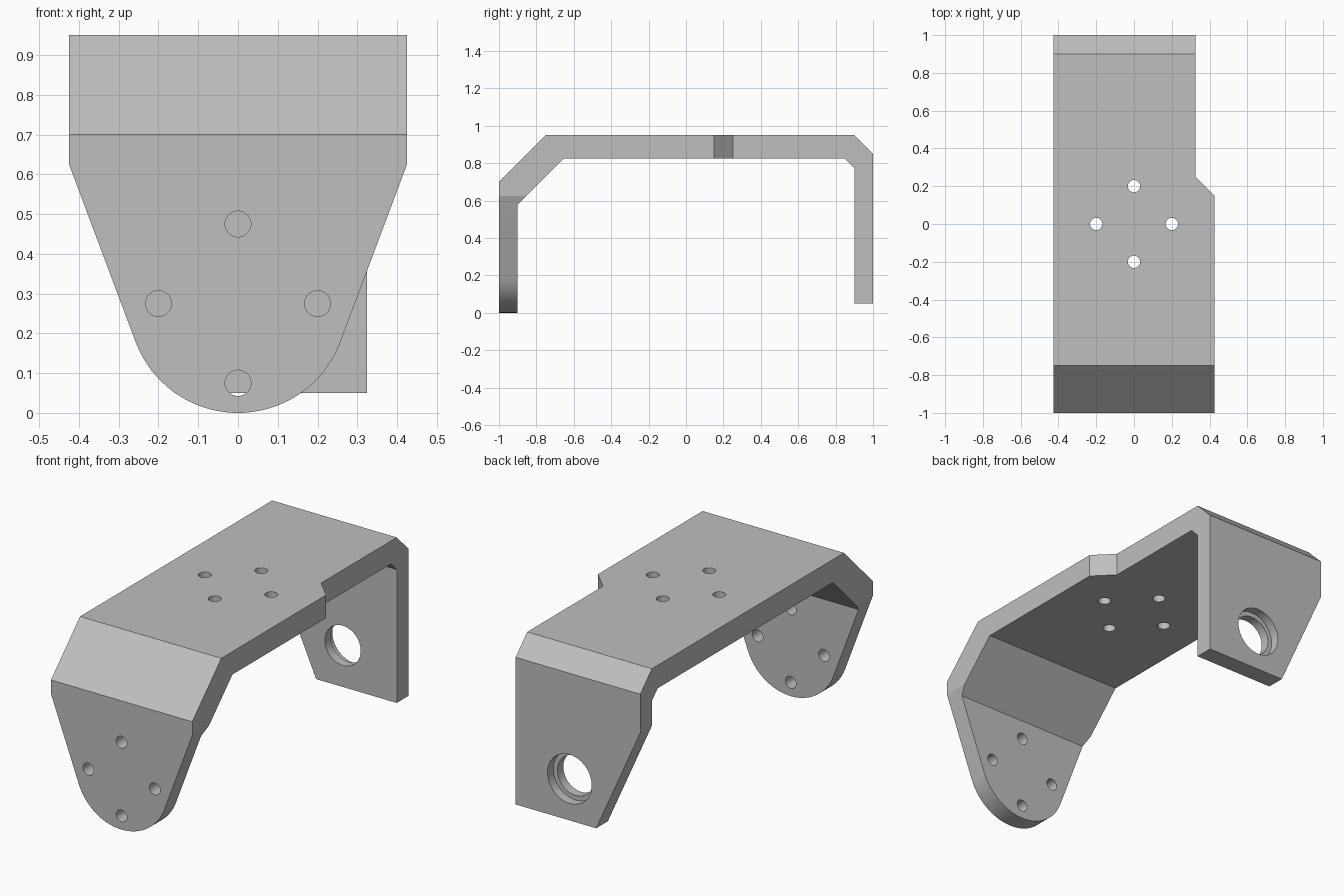
import bpy, bmesh, math
from mathutils import Vector

cube = bpy.data.objects.get("Cube")
if cube:
    bpy.data.objects.remove(cube, do_unlink=True)

metal = bpy.data.materials.new("light grey metal")
metal.use_nodes = True
grey = (0.52, 0.52, 0.52, 1)
metal.diffuse_color = grey
metal.node_tree.nodes["Principled BSDF"].inputs["Base Color"].default_value = grey


def prism(name, points, axis, low, high):
    """Extrude a flat outline along the axis from low to high."""
    place = {"x": lambda a, b, d: (d, a, b),
             "y": lambda a, b, d: (a, d, b),
             "z": lambda a, b, d: (a, b, d)}[axis]
    bm = bmesh.new()
    face = bm.faces.new([bm.verts.new(place(a, b, low)) for a, b in points])
    new = bmesh.ops.extrude_face_region(bm, geom=[face])["geom"]
    shift = Vector(place(0, 0, high - low))
    bmesh.ops.translate(bm, vec=shift,
                        verts=[v for v in new if isinstance(v, bmesh.types.BMVert)])
    bmesh.ops.recalc_face_normals(bm, faces=bm.faces)
    mesh = bpy.data.meshes.new(name)
    bm.to_mesh(mesh)
    bm.free()
    mesh.materials.append(metal)
    obj = bpy.data.objects.new(name, mesh)
    bpy.context.collection.objects.link(obj)
    return obj


def arc(cx, cy, radius, start, end, steps):
    return [(cx + radius * math.cos(t), cy + radius * math.sin(t))
            for t in (start + (end - start) * i / steps for i in range(steps + 1))]


def hole(cx, cy, radius, axis, low, high):
    ring = arc(cx, cy, radius, 0, math.tau, 48)[:-1]
    return prism("hole_cutter", ring, axis, low, high)


def cut(target, cutter):
    cutter.hide_render = True
    mod = target.modifiers.new("cut", "BOOLEAN")
    mod.operation = "DIFFERENCE"
    mod.solver = "EXACT"
    mod.object = cutter
    bpy.context.view_layer.objects.active = target
    bpy.ops.object.modifier_apply(modifier=mod.name)
    bpy.data.objects.remove(cutter, do_unlink=True)


# Folded bracket, extruded from its side profile
profile = [(-1, -0.02), (-1, 0.7), (-0.75, 0.95), (0.9, 0.95), (1, 0.85), (1, 0.05),
           (0.9, 0.05), (0.9, 0.775), (0.85, 0.825), (-0.655, 0.825), (-0.9, 0.58),
           (-0.9, -0.02)]
bracket = prism("bracket", profile, "x", -0.425, 0.425)

# Front flange: tapered sides running into a round end
hub = 0.275
corner = Vector((0.425, 0.625 - hub))
tangent = math.atan2(corner.y, corner.x) - math.acos(hub / corner.length)
curve = arc(0, hub, hub, math.pi - tangent, math.tau + tangent, 48)
edge_x, edge_z = curve[-1]
out_x = 0.425 + 0.2 * (0.425 - edge_x)
out_z = 0.625 + 0.2 * (0.625 - edge_z)
outline = [(-out_x, out_z)] + curve + [(out_x, out_z), (0.6, out_z), (0.6, -0.1),
                                       (-0.6, -0.1), (-0.6, out_z)]
cut(bracket, prism("taper_cutter", outline, "y", -1.1, -0.7))

# Rear part narrowed on one side
notch = [(0.325, 0.25), (0.5, 0.075), (0.6, 0.075), (0.6, 1.2), (0.325, 1.2)]
cut(bracket, prism("notch_cutter", notch, "z", -0.1, 1.1))

# Slanted edge of the rear flange
slant = [(-0.1335, -0.009), (-0.4515, 0.699), (-0.6, 0.699), (-0.6, -0.009)]
cut(bracket, prism("slant_cutter", slant, "y", 0.8, 1.1))

# Four bolt holes in the top and in the front flange
for dx, dy in ((0.2, 0), (-0.2, 0), (0, 0.2), (0, -0.2)):
    cut(bracket, hole(dx, dy, 0.0325, "z", 0.7, 1.1))
    cut(bracket, hole(dx, hub + dy, 0.0325, "y", -1.1, -0.8))

# Stepped bearing hole in the rear flange
cut(bracket, hole(0, hub, 0.108, "y", 0.8, 1.1))
cut(bracket, hole(0, hub, 0.133, "y", 0.95, 1.1))

# Smooth curved walls, sharp folds
bpy.ops.object.select_all(action="DESELECT")
bracket.select_set(True)
bpy.context.view_layer.objects.active = bracket
bpy.ops.object.shade_smooth_by_angle(angle=math.radians(20))
